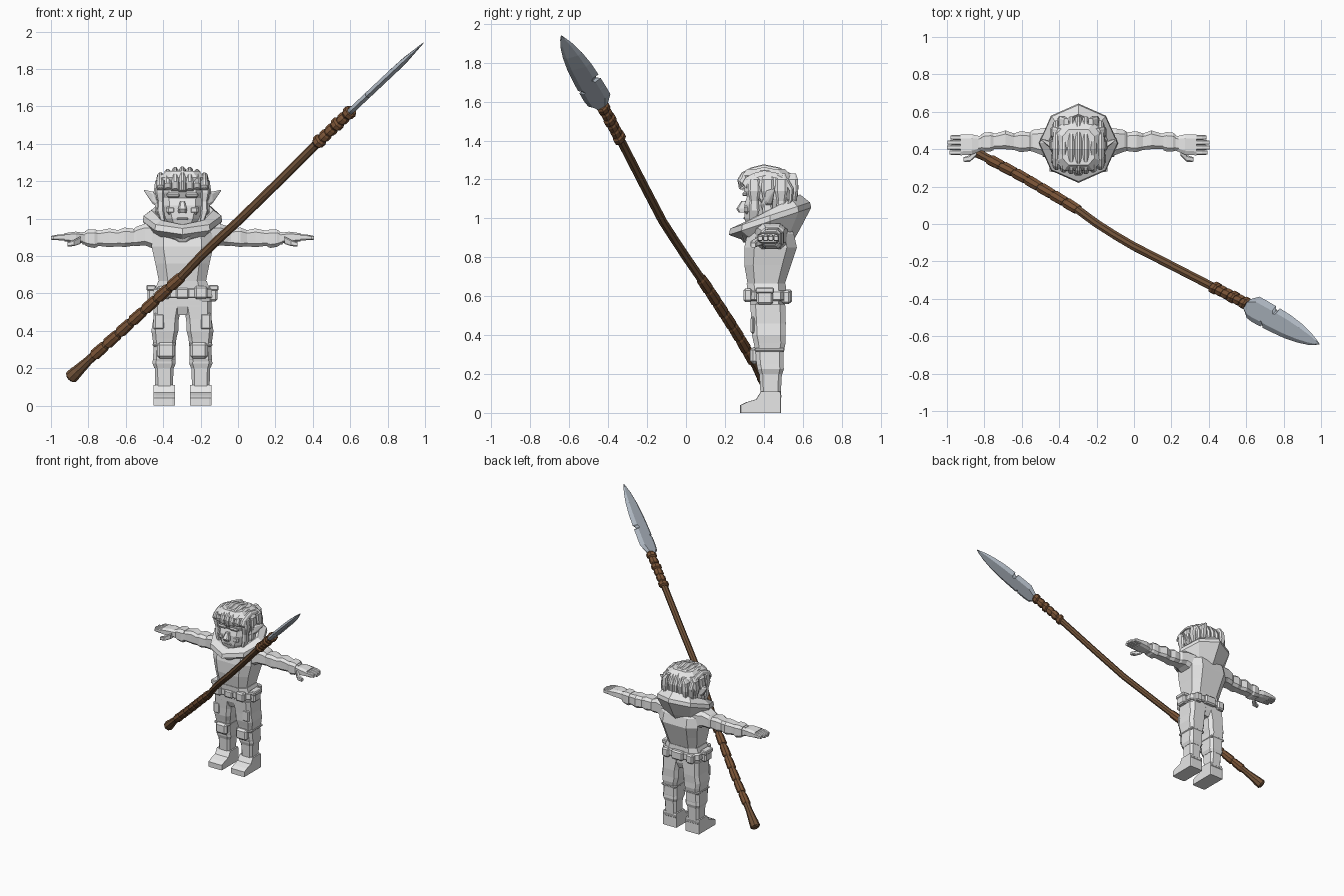
import bpy, bmesh, math
from mathutils import Vector

if "Cube" in bpy.data.objects:
    bpy.data.objects.remove(bpy.data.objects["Cube"])

CX = -0.297  # centre line of the figure


def material(name, rgb):
    m = bpy.data.materials.new(name)
    m.use_nodes = True
    m.diffuse_color = (*rgb, 1)
    m.node_tree.nodes["Principled BSDF"].inputs["Base Color"].default_value = (*rgb, 1)
    return m


GREY = material("plain grey", (0.8, 0.8, 0.8))
WOOD = material("dark wood", (0.17, 0.088, 0.042))
WRAP = material("brown leather", (0.20, 0.09, 0.038))
STEEL = material("blue steel", (0.42, 0.47, 0.53))


def skin(name, rings, mat=GREY, closed=False):
    """Bridge equal rings of points; cap the ends, or join last to first."""
    bm = bmesh.new()
    loops = [[bm.verts.new(p) for p in r] for r in rings]
    n = len(loops[0])
    pairs = list(zip(loops, loops[1:]))
    if closed:
        pairs.append((loops[-1], loops[0]))
    else:
        bm.faces.new(loops[0])
        bm.faces.new(loops[-1])
    for a, b in pairs:
        for i in range(n):
            j = (i + 1) % n
            bm.faces.new((a[i], a[j], b[j], b[i]))
    bmesh.ops.recalc_face_normals(bm, faces=bm.faces)
    me = bpy.data.meshes.new(name)
    bm.to_mesh(me)
    bm.free()
    me.materials.append(mat)
    ob = bpy.data.objects.new(name, me)
    bpy.context.collection.objects.link(ob)
    return ob


def loft(name, axis, sections, side=1, k=0.62):
    """Chamfered-box sections. z: (z, cx, cy, hx, hy)  x: (x, cy, cz, hy, hz)."""
    shape = [(1, -k), (1, k), (k, 1), (-k, 1), (-1, k), (-1, -k), (-k, -1), (k, -1)]
    rings = []
    for t, cu, cv, hu, hv in sections:
        pts = [(cu + a * hu, cv + b * hv) for a, b in shape]
        if axis == "z":
            rings.append([(CX + side * u, v, t) for u, v in pts])
        else:
            rings.append([(CX + side * t, u, v) for u, v in pts])
    return skin(name, rings)


def block(name, centre, size, side=1, bevel=0.01):
    """Bevelled box, x measured from the figure's centre line."""
    bm = bmesh.new()
    bmesh.ops.create_cube(bm, size=1)
    for v in bm.verts:
        v.co = Vector([c * s for c, s in zip(v.co, size)]) + Vector((CX + side * centre[0], centre[1], centre[2]))
    bmesh.ops.bevel(bm, geom=bm.edges[:], offset=bevel, segments=1, affect="EDGES")
    me = bpy.data.meshes.new(name)
    bm.to_mesh(me)
    bm.free()
    me.materials.append(GREY)
    ob = bpy.data.objects.new(name, me)
    bpy.context.collection.objects.link(ob)
    return ob


# Torso, hips and belt
loft("torso", "z", [(0.58, 0, .42, .13, .09), (0.66, 0, .412, .125, .095), (0.76, 0, .42, .145, .12),
                    (0.85, 0, .435, .165, .135), (0.92, 0, .435, .16, .12), (0.98, 0, .43, .11, .09)])
loft("hips", "z", [(0.485, 0, .42, .10, .07), (0.53, 0, .42, .15, .088), (0.60, 0, .42, .145, .092)])
loft("belt", "z", [(0.575, 0, .42, .152, .103), (0.582, 0, .42, .16, .108),
                   (0.622, 0, .42, .155, .106), (0.63, 0, .42, .145, .098)])
loft("shirt_hem", "z", [(0.625, 0, .415, .145, .10), (0.665, 0, .412, .13, .10)])
block("buckle", (0, .315, .60), (.07, .03, .055), bevel=.008)
block("back_pouch", (0, .525, .60), (.10, .04, .07))

for side, tag in ((1, "left"), (-1, "right")):
    # Belt pouches with flaps
    block(tag + "_hip_pouch", (.165, .405, .60), (.045, .085, .085), side)
    block(tag + "_hip_flap", (.167, .405, .63), (.052, .095, .03), side, .006)
    block(tag + "_front_pouch", (.10, .318, .605), (.07, .045, .07), side)
    block(tag + "_back_side_pouch", (.105, .515, .595), (.06, .045, .07), side)
    # Leg, boot cuff, boot and knee pad
    loft(tag + "_leg", "z", [(.06, .098, .435, .046, .05), (.20, .098, .435, .05, .058),
                             (.25, .098, .432, .06, .07), (.31, .096, .43, .058, .072),
                             (.36, .096, .43, .064, .082), (.40, .094, .425, .072, .086),
                             (.46, .088, .425, .068, .088), (.56, .078, .42, .078, .09)], side, .7)
    loft(tag + "_boot_cuff", "z", [(.20, .098, .435, .052, .06), (.225, .098, .435, .062, .068),
                                   (.25, .098, .433, .06, .068)], side, .7)
    foot = [(.488, .09), (.488, .0), (.278, .0), (.278, .04), (.31, .055), (.36, .07), (.385, .11), (.485, .11)]
    skin(tag + "_boot", [[(CX + side * x, .43 + (y - .43) * f, z) for y, z in foot]
                         for x, f in ((.04, .97), (.055, 1), (.142, 1), (.156, .97))])
    block(tag + "_boot_strap", (.098, .435, .085), (.112, .112, .02), side, .005)
    block(tag + "_knee_pad", (.088, .352, .295), (.095, .045, .085), side, .014)
    block(tag + "_knee_strap", (.097, .43, .325), (.126, .155, .018), side, .006)
    block(tag + "_thigh_patch", (.125, .345, .45), (.06, .025, .09), side, .01)
    # Sleeve with folds, bracer and hand
    loft(tag + "_arm", "x", [(.11, .435, .895, .09, .075), (.20, .44, .915, .07, .058),
                             (.245, .445, .905, .058, .052), (.26, .44, .90, .05, .045),
                             (.31, .44, .90, .056, .052), (.345, .44, .895, .044, .043),
                             (.39, .45, .897, .05, .05), (.44, .443, .895, .042, .042),
                             (.47, .44, .893, .042, .04), (.535, .43, .895, .04, .033)], side)
    loft(tag + "_bracer", "x", [(.455, .44, .893, .046, .044), (.47, .44, .893, .052, .05),
                                (.505, .438, .895, .05, .046), (.52, .435, .895, .043, .038)], side)
    loft(tag + "_palm", "x", [(.52, .43, .895, .038, .028), (.57, .425, .90, .054, .03),
                              (.63, .423, .90, .056, .022)], side)
    for i in range(4):
        y, end = .382 + i * .027, (.69, .703, .70, .685)[i]
        loft(f"{tag}_finger_{i + 1}", "x", [(.62, y, .90, .0135, .017), (.66, y, .90, .0135, .016),
                                            (end, y, .897, .011, .010)], side)
    loft(tag + "_thumb", "x", [(.545, .385, .885, .02, .02), (.58, .35, .87, .018, .017),
                               (.615, .345, .862, .012, .012)], side)
    # Ear, brow, cheek and hanging braids
    loft(tag + "_ear", "x", [(.10, .41, 1.09, .03, .05), (.16, .43, 1.112, .018, .032),
                             (.205, .455, 1.15, .002, .004)], side)
    block(tag + "_brow", (.05, .302, 1.125), (.07, .025, .022), side, .007)
    block(tag + "_cheek", (.062, .312, 1.045), (.05, .03, .045), side, .012)
    for i, (y, x) in enumerate(((.35, .118), (.42, .126), (.49, .122), (.545, .085))):
        loft(f"{tag}_side_braid_{i + 1}", "z",
             [(.99, x - .012, y - .005, .012, .018), (1.04, x, y, .02, .027), (1.09, x, y, .016, .022),
              (1.14, x + .004, y, .024, .032), (1.20, x, y, .02, .03), (1.23, x - .02, y, .012, .02)], side)

# Collar: tilted flaring ring with pointed front and back
collar = []
for rx, ry, z0, slope in ((.135, .12, .88, .05), (.165, .15, .915, .15), (.212, .212, .985, .33), (.208, .205, 1.015, .33),
                          (.165, .155, 1.045, .5), (.13, .13, 1.03, .5), (.11, .11, .95, .2)):
    ring = []
    for i in range(8):
        a = i * math.tau / 8
        f = 1 if i % 2 == 0 else .98
        y = ry * math.sin(a) * f
        ring.append((CX + rx * math.cos(a) * f, .432 + y, z0 + slope * y))
    collar.append(ring)
skin("collar", collar, closed=True)
loft("scarf_fold", "z", [(.875, 0, .315, .02, .02), (.915, 0, .31, .085, .035), (.96, 0, .32, .12, .05)])

# Head with nose and mouth
loft("head", "z", [(.95, 0, .385, .06, .07), (1.0, 0, .40, .09, .10), (1.07, 0, .42, .112, .12),
                   (1.11, 0, .425, .115, .112), (1.14, 0, .42, .118, .122), (1.20, 0, .42, .118, .125),
                   (1.24, 0, .42, .09, .10)])
loft("nose", "z", [(1.03, 0, .29, .022, .02), (1.05, 0, .283, .024, .025), (1.09, 0, .297, .013, .012)])
block("mouth", (0, .305, 1.0), (.06, .02, .014), bevel=.005)
loft("hair_cap", "z", [(1.02, 0, .47, .095, .075), (1.10, 0, .45, .128, .11), (1.17, 0, .43, .138, .13),
                       (1.22, 0, .415, .125, .128), (1.255, 0, .41, .085, .095)])

# Crested hair rows running from brow to nape
arc = [(.272, 1.165), (.264, 1.20), (.285, 1.235), (.335, 1.262), (.40, 1.278), (.48, 1.262),
       (.545, 1.228), (.578, 1.17), (.575, 1.10), (.545, 1.03)]
for row in range(7):
    x = (row - 3) * .039
    s = 1 - .16 * (x / .117) ** 2
    rings = []
    for i, (y, z) in enumerate(arc):
        if i == 0:
            z += abs(x) * .25 - .012
        def at(dx, f):
            return (CX + x + dx, .42 + (y - .42) * s * f, 1.08 + (z - 1.08) * s * f)
        rings.append([at(-.021, .84), at(-.017, .94), at(-.006, 1), at(.006, 1), at(.017, .94), at(.021, .84)])
    skin(f"hair_row_{row + 1}", rings)

# Spear: path points, then tubes whose radius follows a rule
PATH = [Vector(p) for p in ((-.895, .415, .15), (-.79, .355, .25), (-.60, .255, .42), (-.38, .125, .62),
                            (-.29, .07, .70), (-.17, -.02, .83), (0, -.12, .985), (.2, -.222, 1.18),
                            (.42, -.335, 1.40), (.62, -.435, 1.59))]


def along(x):
    for a, b in zip(PATH, PATH[1:]):
        if x <= b.x or b is PATH[-1]:
            return a.lerp(b, (x - a.x) / (b.x - a.x))


AXIS = (PATH[-1] - PATH[0]).normalized()
WIDE = (Vector((0, 1, 0)) - AXIS * AXIS.y).normalized()
FLAT = AXIS.cross(WIDE)


def tube(name, stations, mat, lean=0):
    rings = []
    for x, r in stations:
        rings.append([along(x) + r * (math.cos(a) * WIDE + math.sin(a) * FLAT) + lean * math.cos(a) * AXIS
                      for a in (i * math.tau / 8 for i in range(8))])
    return skin(name, rings, mat)


tube("spear_shaft", [(-.895, .034), (-.86, .032), (-.80, .024)] + [(-.7 + i * .1, .0235) for i in range(14)], WOOD)
tube("spear_butt", [(-.90, .024), (-.893, .036), (-.865, .034), (-.85, .029)], WOOD)
for i in range(7):
    x = -.77 + i * .068
    tube(f"grip_wrap_{i + 1}", [(x, .026), (x + .006, .031), (x + .055, .029), (x + .062, .025)], WRAP, .008)
for i in range(6):
    x = .42 + i * .032
    r = .036 if i in (0, 3, 5) else .032
    tube(f"head_binding_{i + 1}", [(x, .026), (x + .007, r), (x + .023, r), (x + .03, .027)], WRAP, .008)

# Spear blade: bevelled leaf with nicked edges
base, tip = Vector((.60, -.43, 1.572)), Vector((.994, -.643, 1.942))
AXIS = (tip - base).normalized()
WIDE = (Vector((0, 1, 0)) - AXIS * AXIS.y).normalized()
FLAT = AXIS.cross(WIDE)
leaf = [(0, .025, .03), (.03, .045, .066), (.075, .074, .072), (.14, .074, .072), (.148, .073, .06), (.158, .073, .072),
        (.205, .072, .071), (.215, .048, .071), (.228, .055, .07), (.236, .071, .07), (.33, .066, .065),
        (.42, .053, .053), (.50, .033, .035), (.55, .014, .016), (.577, .002, .002)]
blade = []
for d, up, low in leaf:
    thick = .017 * min(1, (.60 - d) / .2)
    blade.append([base + AXIS * d + WIDE * w + FLAT * f for w, f in
                  ((up, 0), (up * .6, thick), (-low * .6, thick), (-low, 0), (-low * .6, -thick), (up * .6, -thick))])
skin("spear_blade", blade, STEEL)
